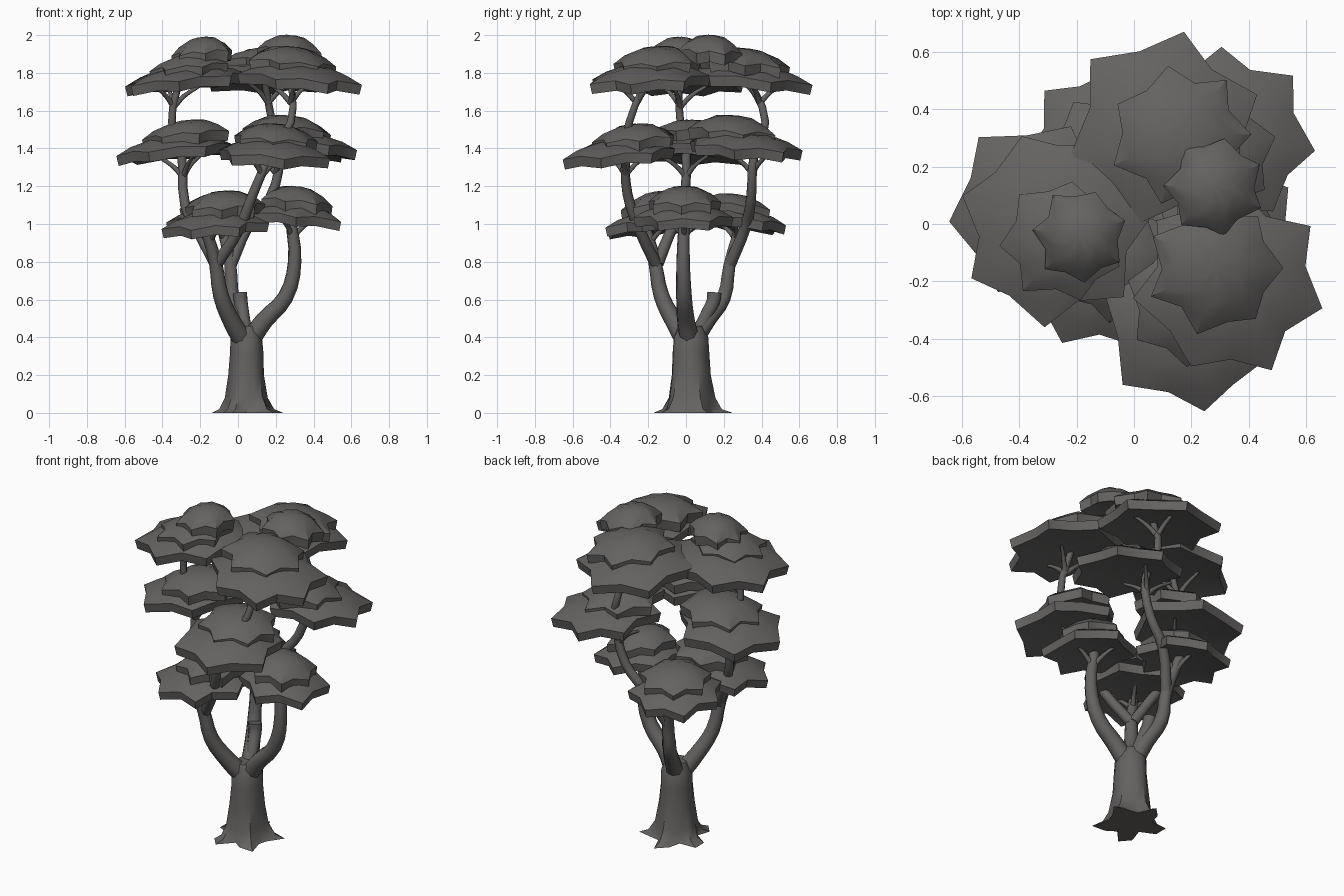
import bpy, bmesh, math, random
from mathutils import Vector

random.seed(4)
cube = bpy.data.objects.get("Cube")
if cube:
    bpy.data.objects.remove(cube)

grey = bpy.data.materials.new("warm dark grey")
grey.use_nodes = True
tone = (0.128, 0.123, 0.12, 1)
grey.diffuse_color = tone
grey.node_tree.nodes["Principled BSDF"].inputs["Base Color"].default_value = tone


def finish(name, mesh, angle):
    """Link a mesh as a named part, with smooth faces and sharp creases."""
    mesh.materials.clear()
    mesh.materials.append(grey)
    part = bpy.data.objects.new(name, mesh)
    bpy.context.collection.objects.link(part)
    bpy.ops.object.select_all(action="DESELECT")
    part.select_set(True)
    bpy.context.view_layer.objects.active = part
    bpy.ops.object.shade_smooth_by_angle(angle=math.radians(angle))


def loft(name, rings, angle):
    """Skin equal rings of points and close both ends."""
    bm = bmesh.new()
    loops = [[bm.verts.new(p) for p in ring] for ring in rings]
    count = len(loops[0])
    for low, high in zip(loops, loops[1:]):
        for i in range(count):
            j = (i + 1) % count
            bm.faces.new((low[i], low[j], high[j], high[i]))
    for loop in (loops[0], loops[-1]):
        middle = bm.verts.new(sum((v.co for v in loop), Vector()) / count)
        for i in range(count):
            bm.faces.new((loop[i], loop[(i + 1) % count], middle))
    bmesh.ops.recalc_face_normals(bm, faces=bm.faces)
    mesh = bpy.data.meshes.new(name)
    bm.to_mesh(mesh)
    bm.free()
    finish(name, mesh, angle)


def pad(name, x, y, z, radius, height, phase, tips=7):
    """Star-edged leaf pad: flat underside, short rim, domed top, outward tilt."""
    outward = Vector((x, y)).normalized()
    star = []
    for i in range(tips * 2):
        angle = math.radians(phase) + math.pi * (i + random.uniform(-.1, .1)) / tips
        reach = radius * (random.uniform(1, 1.06) if i % 2 == 0 else random.uniform(.78, .86))
        star.append(Vector((math.cos(angle), math.sin(angle))) * reach)
    rim = min(.06, height * .45)
    # (share of the star's radius, height above the rim's foot)
    profile = [(.5, .02), (.96, 0), (1, rim), (.75, rim + (height - rim) * .55),
               (.45, rim + (height - rim) * .88), (.15, height)]
    rings = []
    for share, lift in profile:
        ring = []
        for i, p in enumerate(star):
            q = p * share
            if share < .7:
                q = q.normalized() * radius * share * .95
            droop = .015 * share if i % 2 == 0 else 0
            ring.append((x + q.x, y + q.y, z + lift - droop - .1 * q.dot(outward)))
        rings.append(ring)
    loft(name, rings, 35)


def limb(name, points, start, end):
    """Tapering round limb along a few points."""
    curve = bpy.data.curves.new(name, "CURVE")
    curve.dimensions = "3D"
    curve.bevel_depth = 1
    curve.bevel_resolution = 2
    curve.resolution_u = 3
    curve.use_fill_caps = True
    spline = curve.splines.new("BEZIER")
    spline.bezier_points.add(len(points) - 1)
    for i, (node, p) in enumerate(zip(spline.bezier_points, points)):
        node.co = p
        node.handle_left_type = node.handle_right_type = "AUTO"
        node.radius = start + (end - start) * i / (len(points) - 1)
    helper = bpy.data.objects.new(name, curve)
    mesh = bpy.data.meshes.new_from_object(helper)
    bpy.data.objects.remove(helper)
    finish(name, mesh, 50)


# Trunk with flared, star-shaped roots
rings = []
for z, radius, flare in [(0, .16, .34), (.02, .132, .18), (.08, .112, .06), (.2, .096, .03),
                         (.32, .088, .02), (.4, .085, .02), (.46, .06, 0)]:
    ring = []
    for i in range(16):
        angle = math.tau * i / 16
        reach = radius * (1 + flare * math.cos(5 * angle - 2) + random.uniform(-.03, .03))
        ring.append((.045 + reach * math.cos(angle), .025 + 1.08 * reach * math.sin(angle), z))
    rings.append(ring)
loft("trunk", rings, 40)

# Main limbs up to the low pads
limb("left_limb", [(.06, .02, .38), (.14, 0, .49), (.25, -.01, .61), (.3, -.015, .8), (.28, -.01, 1.02)], .055, .03)
limb("front_limb", [(.03, 0, .38), (-.03, -.06, .48), (-.09, -.13, .62), (-.12, -.165, .8), (-.18, -.22, 1)], .055, .028)
limb("back_limb", [(.04, .04, .38), (.01, .12, .5), (-.03, .2, .61), (-.04, .23, .78), (-.09, .29, 1)], .052, .028)
limb("broken_stub", [(.04, .07, .44), (.025, .115, .53), (.015, .145, .59), (.01, .15, .635)], .034, .04)

# Upper limbs, each passing through a middle pad to a top pad
limb("right_upper_limb", [(-.12, -.15, .79), (-.2, -.09, .94), (-.28, -.02, 1.1), (-.3, 0, 1.38),
                          (-.35, -.03, 1.54), (-.31, -.04, 1.76)], .032, .018)
limb("front_upper_limb", [(-.11, -.16, .79), (.01, -.25, .98), (.08, -.31, 1.16), (.17, -.32, 1.36),
                          (.28, -.3, 1.54), (.28, -.2, 1.78)], .032, .018)
limb("back_upper_limb", [(-.04, .23, .78), (.06, .32, 1), (.17, .345, 1.14), (.22, .36, 1.36),
                         (.18, .42, 1.54), (.14, .33, 1.77)], .032, .018)

# Leaf pads: name, centre x, y, underside z, radius, height, turn of the star, tips
pads = [
    ("low_left_pad", .315, -.01, 1, .255, .11, -30, 6),
    ("low_left_crown", .31, -.01, 1.07, .19, .13, 45),
    ("low_front_pad", -.12, -.16, .96, .285, .11, 242),
    ("low_front_crown", -.07, -.13, 1.05, .21, .125, 10),
    ("low_back_pad", -.12, .27, .98, .26, .11, 135),
    ("low_back_crown", -.1, .25, 1.06, .2, .1, 70),
    ("middle_right_pad", -.34, .05, 1.35, .305, .12, 187, 6),
    ("middle_right_crown", -.27, .03, 1.43, .23, .12, 30),
    ("middle_front_pad", .19, -.36, 1.33, .295, .12, 280, 6),
    ("middle_front_crown", .2, -.27, 1.41, .22, .12, 60),
    ("middle_back_pad", .32, .31, 1.37, .3, .12, 42),
    ("middle_back_crown", .26, .25, 1.45, .23, .125, 15),
    ("top_right_pad", -.28, -.01, 1.72, .335, .12, -45),
    ("top_right_crown", -.25, -.06, 1.8, .21, .1, 80),
    ("top_right_cap", -.19, -.04, 1.86, .16, .13, 20),
    ("top_front_pad", .335, -.2, 1.73, .325, .12, 37),
    ("top_front_crown", .28, -.15, 1.81, .23, .13, 0),
    ("top_back_pad", .1, .34, 1.73, .335, .12, 78, 6),
    ("top_back_crown", .16, .31, 1.81, .24, .12, 50),
    ("top_back_cap", .28, .13, 1.87, .17, .13, 25),
]
for row in pads:
    pad(*row)

# Twigs spreading from each limb to the underside of its pad
forks = [("low_left", .29, -.01, .93), ("low_front", -.15, -.19, .9), ("low_back", -.07, .27, .91),
         ("middle_right", -.29, 0, 1.25), ("middle_front", .13, -.32, 1.26), ("middle_back", .2, .35, 1.27),
         ("top_right", -.34, -.03, 1.62), ("top_front", .28, -.26, 1.64), ("top_back", .16, .39, 1.64)]
for n, (name, x, y, z) in enumerate(forks):
    for k in range(3):
        turn = n + math.tau * k / 3
        side = Vector((math.cos(turn), math.sin(turn), 0))
        foot = Vector((x, y, z))
        rise = Vector((0, 0, .06))
        limb(name + "_twig_" + "abc"[k],
             [foot, foot + side * .06 + rise, foot + side * .15 + rise * 1.9], .016, .008)
